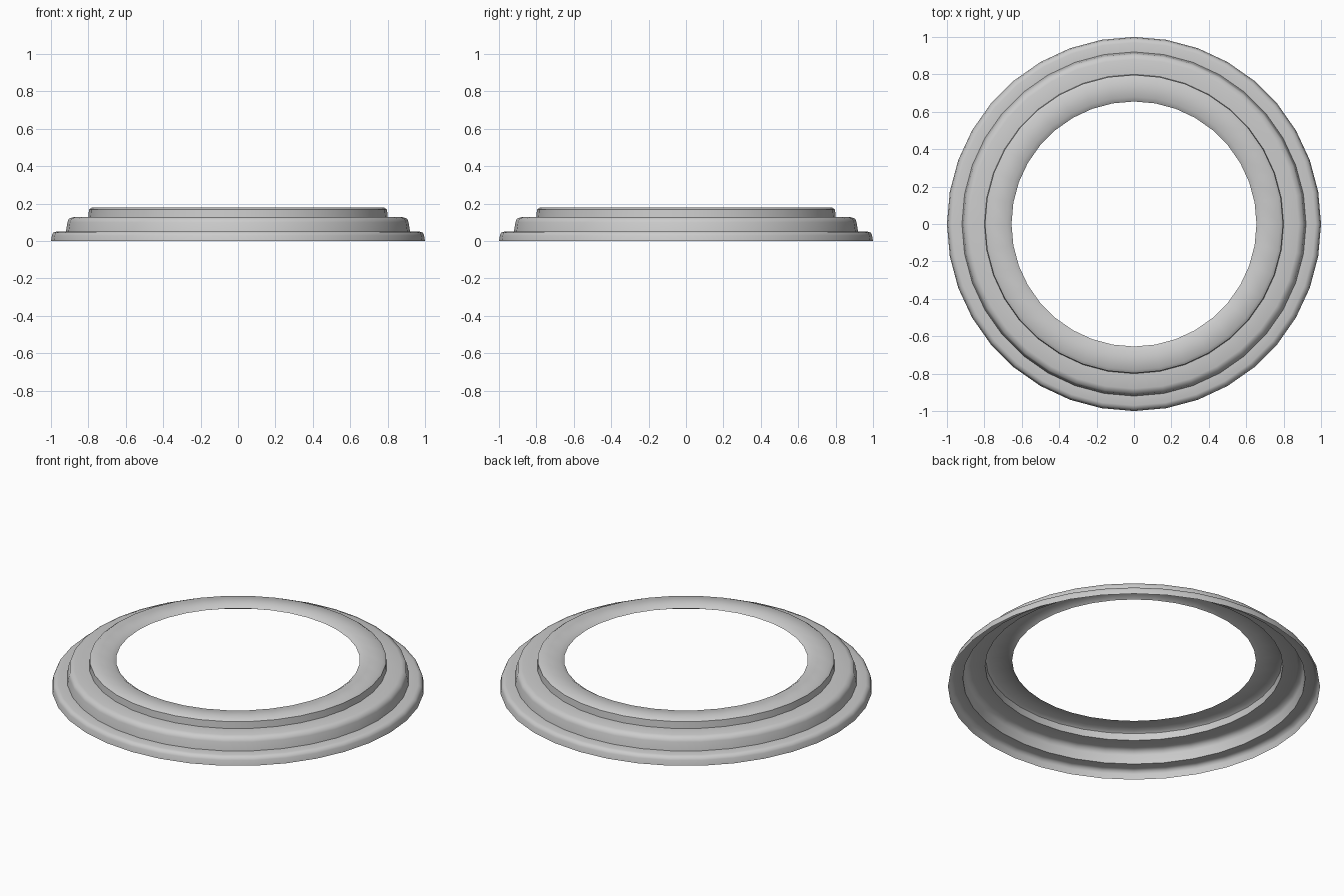
import bpy, bmesh, math

if "Cube" in bpy.data.objects:
    bpy.data.objects.remove(bpy.data.objects["Cube"])

SEGMENTS = 36

# Stepped shell cross-section, (radius, height) from outer foot to inner lip
PROFILE = [
    (1.0, 0.0), (0.995, 0.03), (0.988, 0.045), (0.97, 0.051),    # bottom tier
    (0.92, 0.051), (0.912, 0.10), (0.905, 0.119), (0.88, 0.128),  # middle tier
    (0.80, 0.128), (0.797, 0.168), (0.78, 0.18),                  # top tier
    (0.68, 0.18), (0.655, 0.163),                                 # inner lip
]

grey = bpy.data.materials.new("light grey")
grey.diffuse_color = (0.6, 0.6, 0.6, 1)
grey.use_nodes = True
grey.node_tree.nodes["Principled BSDF"].inputs["Base Color"].default_value = grey.diffuse_color


def lathe(name, profile, material):
    """Spin an open profile around z into a thin shell."""
    bm = bmesh.new()
    rings = []
    for r, z in profile:
        angles = [2 * math.pi * i / SEGMENTS for i in range(SEGMENTS)]
        rings.append([bm.verts.new((r * math.cos(a), r * math.sin(a), z)) for a in angles])
    for low, high in zip(rings, rings[1:]):
        for i in range(SEGMENTS):
            j = (i + 1) % SEGMENTS
            bm.faces.new((low[i], low[j], high[j], high[i]))
    mesh = bpy.data.meshes.new(name)
    bm.to_mesh(mesh)
    bm.free()
    mesh.materials.append(material)
    obj = bpy.data.objects.new(name, mesh)
    bpy.context.collection.objects.link(obj)
    return obj


# Stepped trim ring, open underneath
ring = lathe("stepped_ring", PROFILE, grey)
bpy.context.view_layer.objects.active = ring
ring.select_set(True)
bpy.ops.object.shade_smooth_by_angle(angle=math.radians(50))
